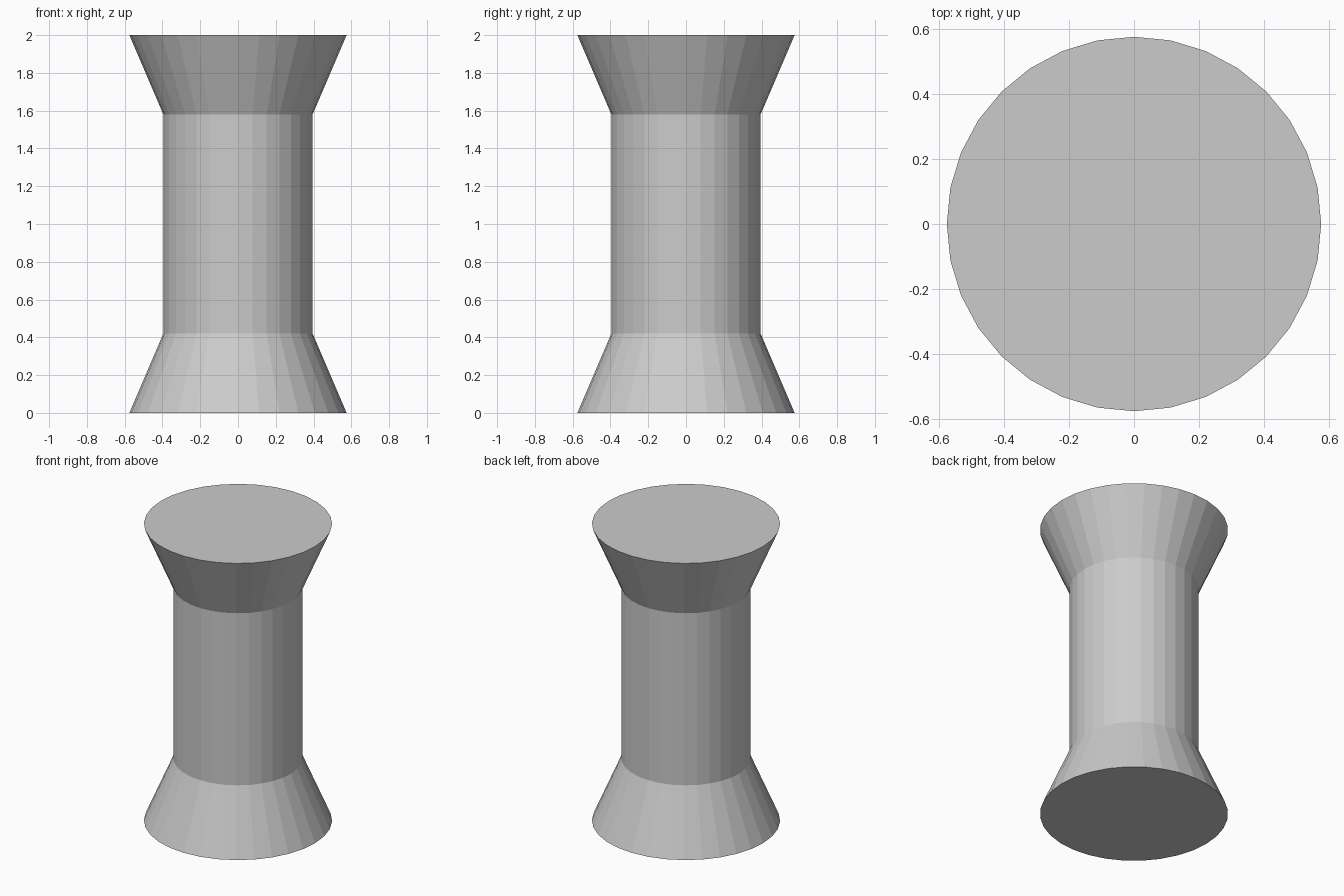
import bpy
import bmesh
import math

SIDES = 32
# Half profile from the base to the top: (radius, height)
PROFILE = [(0.575, 0.0), (0.395, 0.42), (0.395, 1.58), (0.575, 2.0)]

cube = bpy.data.objects.get("Cube")
if cube:
    bpy.data.objects.remove(cube, do_unlink=True)

# Plain grey material
grey = bpy.data.materials.new("grey")
grey.use_nodes = True
colour = (0.6, 0.6, 0.6, 1.0)
grey.diffuse_color = colour
grey.node_tree.nodes["Principled BSDF"].inputs["Base Color"].default_value = colour

# Spool: stacked rings joined by flat quads, capped at both ends
bm = bmesh.new()
rings = []
for radius, z in PROFILE:
    angles = [2 * math.pi * i / SIDES for i in range(SIDES)]
    rings.append([bm.verts.new((radius * math.cos(a), radius * math.sin(a), z)) for a in angles])
for low, high in zip(rings, rings[1:]):
    for i in range(SIDES):
        j = (i + 1) % SIDES
        bm.faces.new((low[i], low[j], high[j], high[i]))
bm.faces.new(rings[0][::-1])
bm.faces.new(rings[-1])

mesh = bpy.data.meshes.new("flared_spool")
bm.to_mesh(mesh)
bm.free()
mesh.materials.append(grey)
spool = bpy.data.objects.new("flared_spool", mesh)
bpy.context.collection.objects.link(spool)
